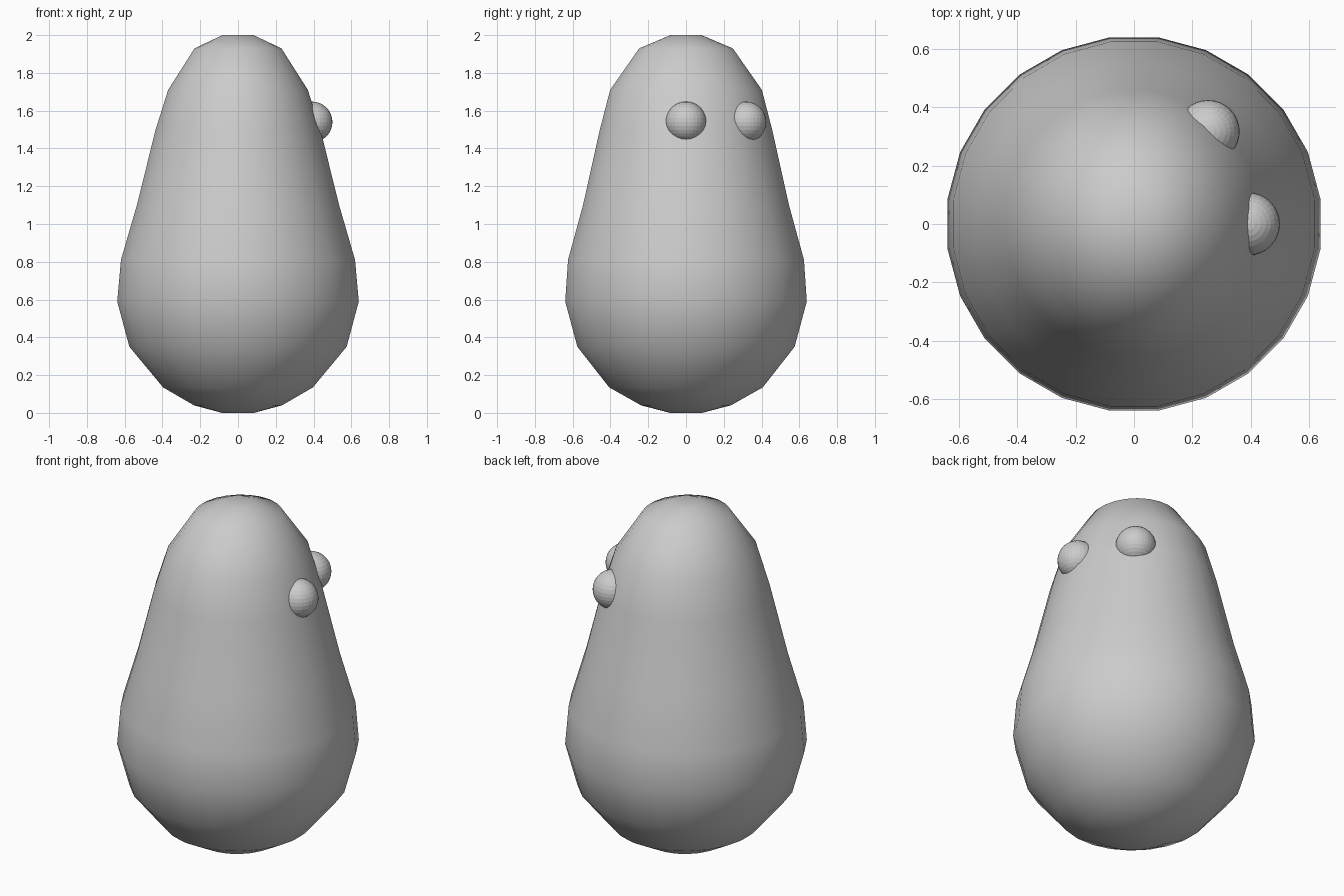
import bpy, bmesh
from math import sin, cos, pi, radians

if "Cube" in bpy.data.objects:
    bpy.data.objects.remove(bpy.data.objects["Cube"])

SIDES = 24

# Pear-shaped body: (z, radius along x, radius along y)
PROFILE = [
    (0.00, 0.085, 0.085), (0.04, 0.235, 0.24), (0.135, 0.40, 0.41),
    (0.35, 0.58, 0.58), (0.59, 0.645, 0.645), (0.81, 0.625, 0.63),
    (1.10, 0.54, 0.55), (1.50, 0.44, 0.46), (1.71, 0.373, 0.405),
    (1.93, 0.232, 0.25), (2.00, 0.083, 0.083),
]
bm = bmesh.new()
rings = []
for z, rx, ry in PROFILE:
    angles = [2 * pi * (i + 0.5) / SIDES for i in range(SIDES)]
    rings.append([bm.verts.new((rx * cos(a), ry * sin(a), z)) for a in angles])
for low, high in zip(rings, rings[1:]):
    for i in range(SIDES):
        j = (i + 1) % SIDES
        bm.faces.new((low[i], low[j], high[j], high[i]))
bm.faces.new(rings[0][::-1])
bm.faces.new(rings[-1])
mesh = bpy.data.meshes.new("body")
bm.to_mesh(mesh)
bm.free()
body = bpy.data.objects.new("body", mesh)
bpy.context.collection.objects.link(body)
bpy.context.view_layer.objects.active = body
body.select_set(True)
bpy.ops.object.shade_smooth_by_angle(angle=radians(60))


# Round faceted eyes, half sunk into the body on one side
def add_eye(name, x, y):
    bpy.ops.mesh.primitive_uv_sphere_add(
        segments=32, ring_count=16, radius=0.108, location=(x, y, 1.54))
    bpy.context.object.name = name


add_eye("eye_side", 0.392, 0.0)
add_eye("eye_back", 0.254, 0.317)
